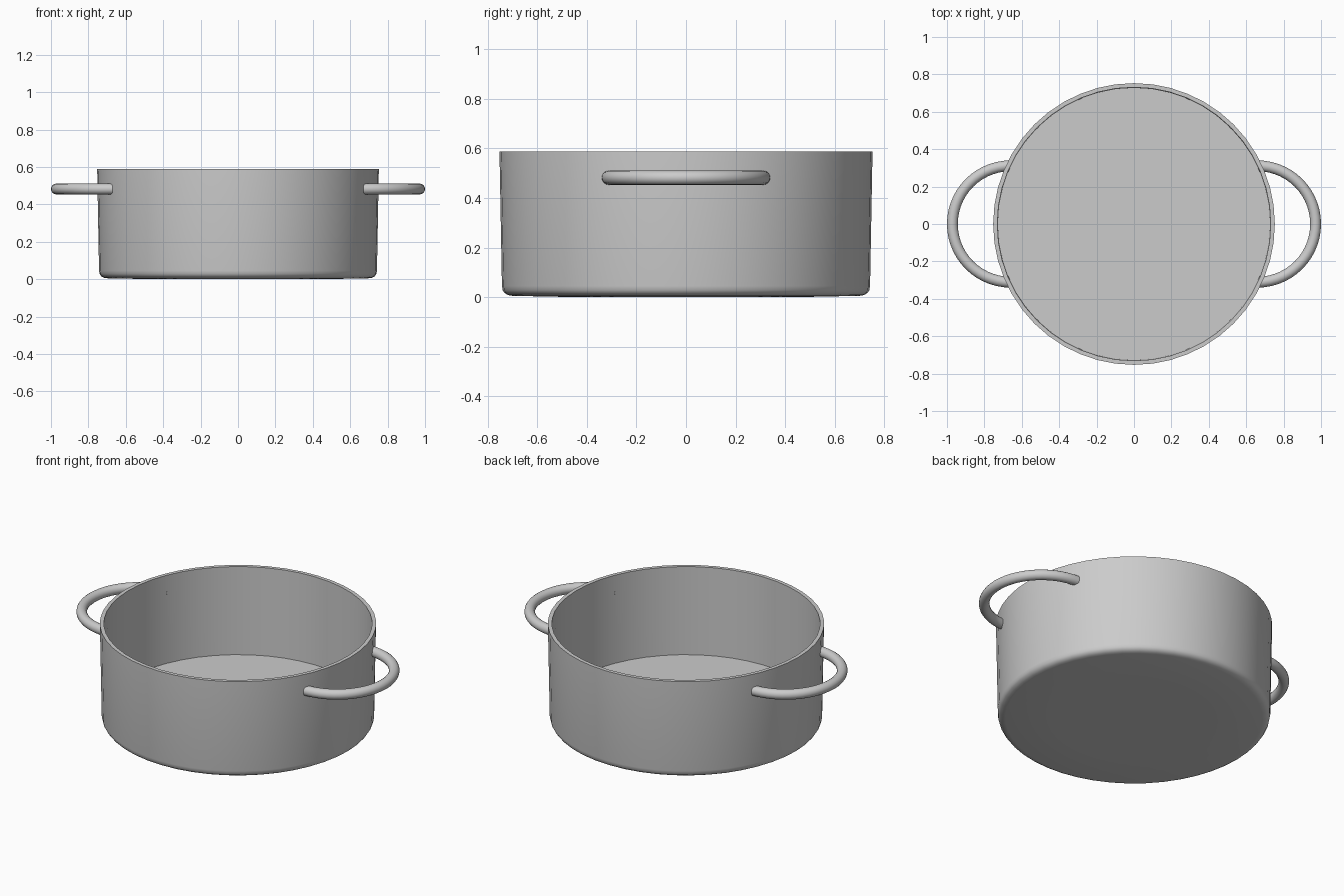
import bpy, bmesh
from math import sin, cos, pi, radians

if "Cube" in bpy.data.objects:
    bpy.data.objects.remove(bpy.data.objects["Cube"])


def finish(name, bm):
    bmesh.ops.recalc_face_normals(bm, faces=bm.faces)
    mesh = bpy.data.meshes.new(name)
    bm.to_mesh(mesh)
    bm.free()
    obj = bpy.data.objects.new(name, mesh)
    bpy.context.collection.objects.link(obj)
    bpy.ops.object.select_all(action='DESELECT')
    obj.select_set(True)
    bpy.context.view_layer.objects.active = obj
    bpy.ops.object.shade_smooth_by_angle(angle=radians(35))
    return obj


def bridge(bm, a, b):
    n = len(a)
    for i in range(n):
        j = (i + 1) % n
        bm.faces.new((a[i], a[j], b[j], b[i]))


def skin(bm, rings):
    # Join successive rings and cap both ends
    for a, b in zip(rings, rings[1:]):
        bridge(bm, a, b)
    bm.faces.new(rings[0])
    bm.faces.new(rings[-1])


# Pot body: lathed wall with a rounded base edge and a flat inner floor
def pot_body(sides=48):
    profile = [(0.45, 0.0), (0.70, 0.005), (0.718, 0.008), (0.732, 0.016),
               (0.740, 0.028), (0.743, 0.045), (0.753, 0.588),
               (0.731, 0.588), (0.728, 0.06)]
    bm = bmesh.new()
    rings = [[bm.verts.new((r * cos(2 * pi * i / sides), r * sin(2 * pi * i / sides), z))
              for i in range(sides)] for r, z in profile]
    skin(bm, rings)
    return finish("pot_body", bm)


# Loop handle: half-circle round bar whose ends sink into the wall
def handle(name, side, steps=28, sides=16):
    cx, radius, tube, z = 0.66, 0.311, 0.029, 0.482
    bm = bmesh.new()
    rings = []
    for s in range(steps + 1):
        t = -pi / 2 + pi * s / steps
        ring = []
        for i in range(sides):
            u = 2 * pi * i / sides
            r = radius + tube * cos(u)
            # Keep the end caps just inside the wall thickness
            x = max(cx + r * cos(t), 0.672)
            ring.append(bm.verts.new((side * x, r * sin(t), z + tube * sin(u))))
        rings.append(ring)
    skin(bm, rings)
    return finish(name, bm)


pot_body()
handle("right_handle", 1)
handle("left_handle", -1)
